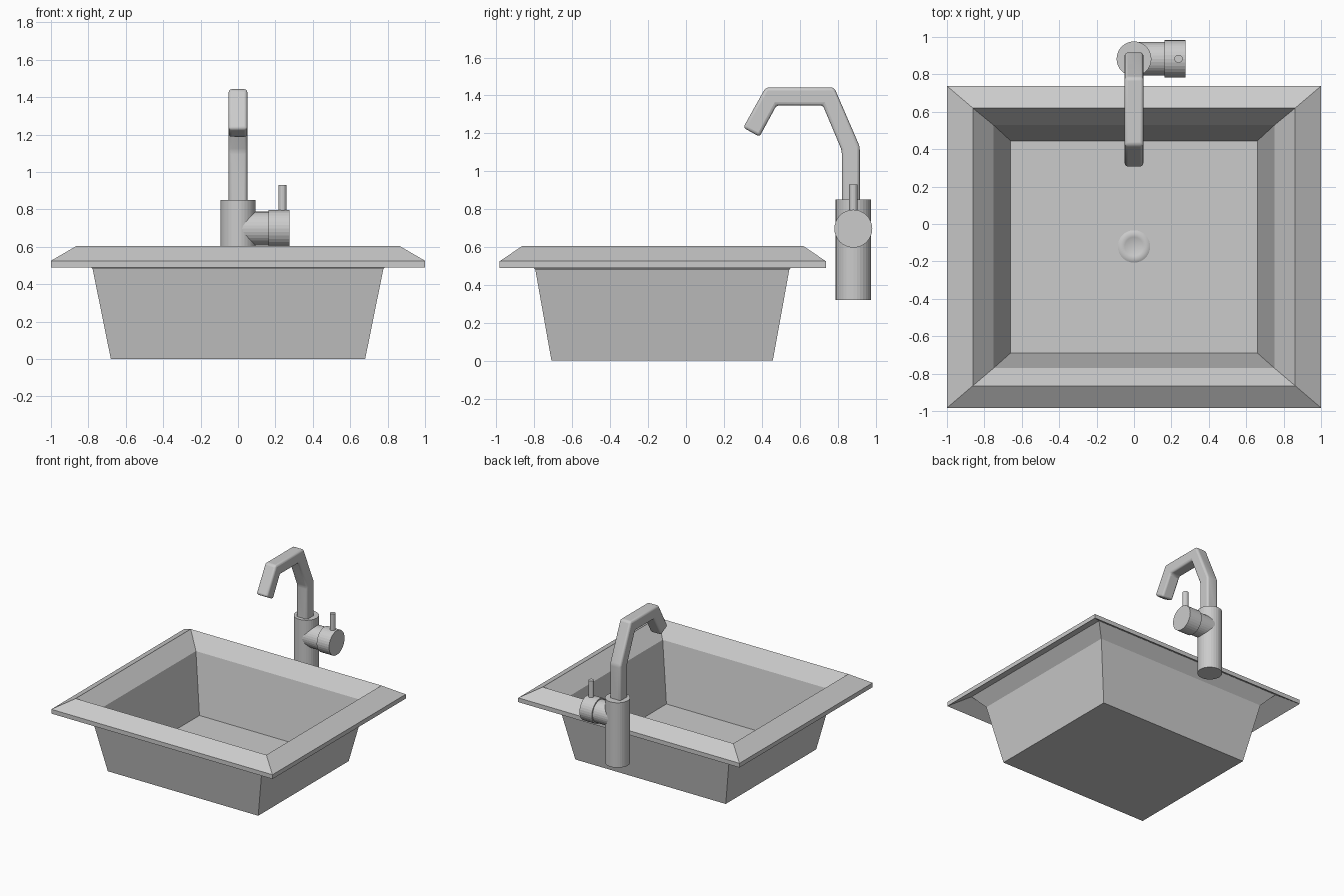
import bpy, bmesh, math

if "Cube" in bpy.data.objects:
    bpy.data.objects.remove(bpy.data.objects["Cube"])


def finish(bm, name, smooth=None):
    bmesh.ops.recalc_face_normals(bm, faces=bm.faces)
    mesh = bpy.data.meshes.new(name)
    bm.to_mesh(mesh)
    bm.free()
    ob = bpy.data.objects.new(name, mesh)
    bpy.context.collection.objects.link(ob)
    if smooth:
        bpy.ops.object.select_all(action='DESELECT')
        ob.select_set(True)
        bpy.context.view_layer.objects.active = ob
        bpy.ops.object.shade_smooth_by_angle(angle=math.radians(smooth))
    return ob


def loft(name, rings, smooth=None):
    """Join equal-sized point rings and cap both ends."""
    bm = bmesh.new()
    loops = [[bm.verts.new(p) for p in r] for r in rings]
    n = len(loops[0])
    for a, b in zip(loops, loops[1:]):
        for i in range(n):
            j = (i + 1) % n
            bm.faces.new((a[i], a[j], b[j], b[i]))
    bm.faces.new(loops[0])
    bm.faces.new(loops[-1])
    return finish(bm, name, smooth)


def rect(x, y0, y1, z):
    return [(-x, y0, z), (x, y0, z), (x, y1, z), (-x, y1, z)]


def cylinder(name, start, length, r, axis='z', sides=32):
    def ring(d):
        pts = []
        for i in range(sides):
            a = 2 * math.pi * i / sides
            u, v = r * math.cos(a), r * math.sin(a)
            off = (u, v, d) if axis == 'z' else (d, u, v)
            pts.append(tuple(s + o for s, o in zip(start, off)))
        return pts
    return loft(name, [ring(0), ring(length)], 10)


# Basin: one folded shell, from inner floor over the rim to the outer bottom
loft("basin", [rect(*r) for r in (
    (0.66, -0.69, 0.445, 0.02),
    (0.75, -0.77, 0.528, 0.49),
    (0.862, -0.865, 0.62, 0.605),
    (1.0, -0.983, 0.738, 0.525),
    (1.0, -0.983, 0.738, 0.49),
    (0.862, -0.865, 0.62, 0.57),
    (0.777, -0.795, 0.545, 0.48),
    (0.68, -0.71, 0.458, 0.0))])

# Drain: low rounded ring with a flat plug
drain = []
for r, z in ((0.09, 0.018), (0.08, 0.024), (0.065, 0.027), (0.05, 0.025), (0.042, 0.021)):
    drain.append([(r * math.cos(i * math.pi / 16), -0.12 + r * math.sin(i * math.pi / 16), z)
                  for i in range(32)])
loft("drain", drain, 40)

# Tap body, side valve and lever
Y = 0.883
cylinder("tap_body", (0, Y, 0.32), 0.53, 0.093)
cylinder("valve_neck", (0, Y, 0.697), 0.17, 0.09, 'x')
cylinder("valve_knob", (0.163, Y, 0.697), 0.112, 0.1, 'x')
cylinder("lever", (0.238, Y, 0.77), 0.16, 0.022, sides=16)

# Spout: square tube bent in the yz plane, with rounded edges
outer = [(0.917, 0.8), (0.917, 1.13), (0.782, 1.442), (0.42, 1.442), (0.302, 1.23)]
inner = [(0.822, 0.8), (0.822, 1.11), (0.722, 1.348), (0.478, 1.348), (0.388, 1.182)]
w = 0.05
spout = loft("spout", [[(-w, o[0], o[1]), (w, o[0], o[1]), (w, i[0], i[1]), (-w, i[0], i[1])]
                       for o, i in zip(outer, inner)], 40)
bev = spout.modifiers.new("rounded_edges", 'BEVEL')
bev.width = 0.016
bev.segments = 3
bev.limit_method = 'ANGLE'
bev.angle_limit = math.radians(15)
